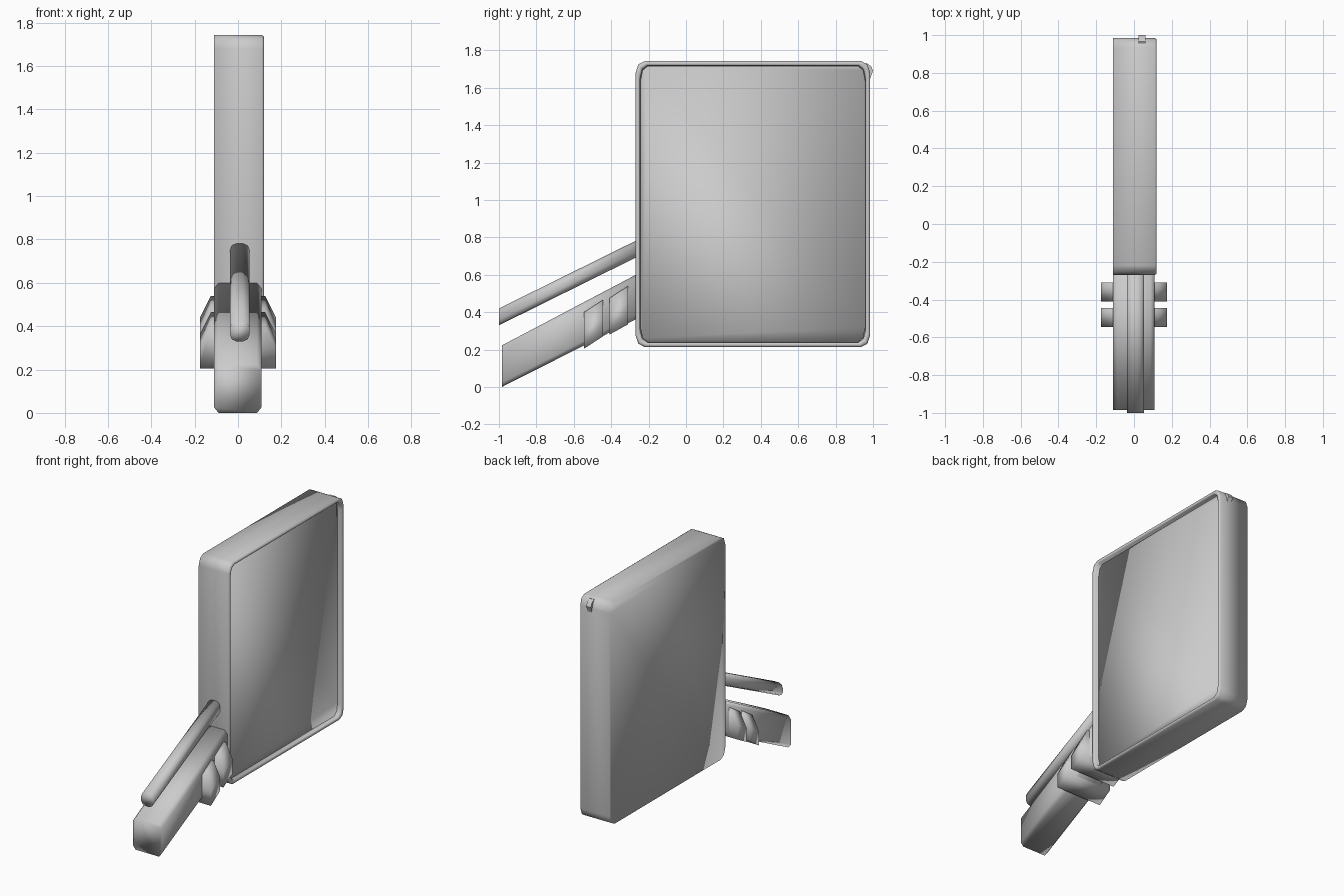
import bpy
import bmesh
import math

if "Cube" in bpy.data.objects:
    bpy.data.objects.remove(bpy.data.objects["Cube"])


def loft(name, rings, angle=180):
    """Skin a list of equal-length point rings and cap both ends."""
    bm = bmesh.new()
    loops = [[bm.verts.new(p) for p in ring] for ring in rings]
    n = len(loops[0])
    for a, b in zip(loops, loops[1:]):
        for i in range(n):
            bm.faces.new((a[i], a[(i + 1) % n], b[(i + 1) % n], b[i]))
    bm.faces.new(loops[0][::-1])
    bm.faces.new(loops[-1])
    bmesh.ops.recalc_face_normals(bm, faces=bm.faces)
    mesh = bpy.data.meshes.new(name)
    bm.to_mesh(mesh)
    bm.free()
    obj = bpy.data.objects.new(name, mesh)
    bpy.context.collection.objects.link(obj)
    bpy.context.view_layer.objects.active = obj
    obj.select_set(True)
    bpy.ops.object.shade_smooth_by_angle(angle=math.radians(angle))
    obj.select_set(False)
    return obj


def rounded_rect(u0, u1, v0, v1, ru, rv, seg):
    """Rounded rectangle as (u, v) points, counter-clockwise."""
    pts = []
    corners = [(u1 - ru, v1 - rv), (u0 + ru, v1 - rv),
               (u0 + ru, v0 + rv), (u1 - ru, v0 + rv)]
    for k, (cu, cv) in enumerate(corners):
        for i in range(seg + 1):
            a = math.pi / 2 * (k + i / seg)
            pts.append((cu + ru * math.cos(a), cv + rv * math.sin(a)))
    return pts


def upright_loft(name, sections):
    """Stack of rounded outlines along x: (x, inset, corner radii)."""
    return loft(name, [[(x, y, z) for y, z in
                        rounded_rect(-0.27 + d, 0.985 - d, 0.213 + d,
                                     1.743 - d, ru, rv, 2)]
                       for x, d, ru, rv in sections])


# Mirror housing: outer shell with rim and shallow recess
upright_loft("mirror_housing", [
    (-0.11, 0.0, 0.05, 0.065), (0.11, 0.0, 0.05, 0.065),
    (0.12, 0.007, 0.045, 0.06), (0.12, 0.018, 0.04, 0.06),
    (0.112, 0.025, 0.04, 0.07), (0.07, 0.025, 0.04, 0.07)])

# Mirror glass set just behind the rim
upright_loft("mirror_glass", [
    (0.06, 0.026, 0.04, 0.08), (0.088, 0.026, 0.04, 0.08)])


def arm(name, y0, y1, z0, z1, height0, height1, x0, x1, ru, rv, seg):
    """Sloping arm with vertically cut ends; z0 and z1 are the lower edges."""
    rings = []
    for y, z, h in ((y0, z0, height0), (y1, z1, height1)):
        rings.append([(x, y, w) for x, w in
                      rounded_rect(x0, x1, z, z + h, ru, rv, seg)])
    return loft(name, rings)


# Support arms
arm("lower_arm", -0.985, -0.268, 0.0, 0.362, 0.222, 0.238,
    -0.11, 0.108, 0.02, 0.025, 1)
arm("upper_rod", -1.0, -0.268, 0.33, 0.692, 0.09, 0.09,
    -0.037, 0.053, 0.03, 0.03, 2)

# Clamps wrapped around the lower arm: front/back y, bottom z, top z
for i, (y0, y1, b0, b1, t0, t1) in enumerate(
        [(-0.545, -0.445, 0.205, 0.27, 0.40, 0.465),
         (-0.41, -0.31, 0.28, 0.335, 0.475, 0.54)]):
    rings = []
    for y, b, t in ((y0, b0, t0), (y1, b1, t1)):
        rings.append([(-0.175, y, b), (0.175, y, b), (0.175, y, t - 0.1),
                      (0.125, y, t), (-0.125, y, t), (-0.175, y, t - 0.1)])
    loft(f"arm_clamp_{i + 1}", rings)

# Small nub on the upper rear corner
loft("corner_nub",
     [[(x, y, z) for y, z in ((0.94, 1.725), (0.965, 1.732), (0.99, 1.715),
                              (1.0, 1.69), (0.985, 1.65), (0.96, 1.66))]
      for x in (0.025, 0.06)], 35)
